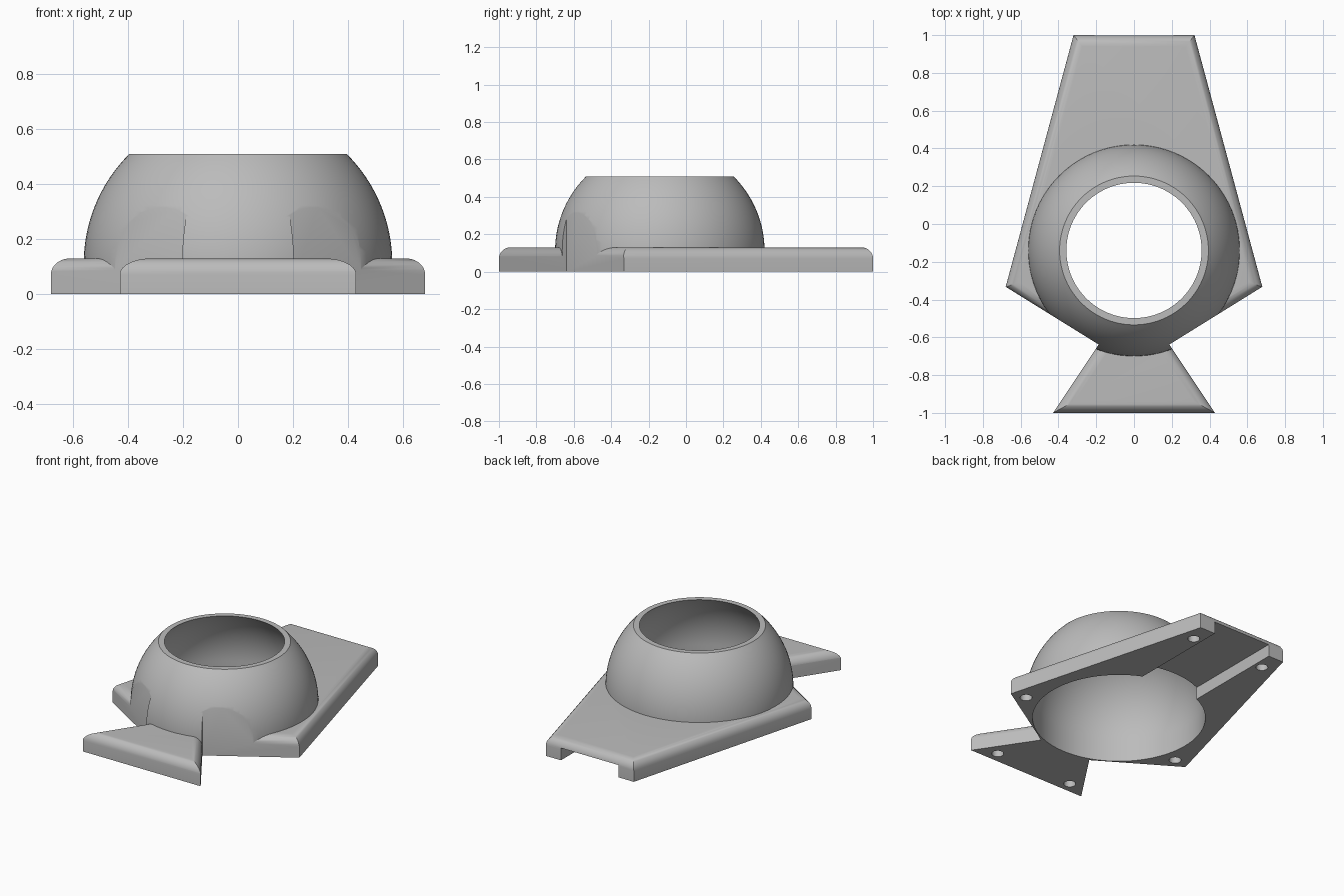
import bpy, bmesh, math
from mathutils import Matrix

if "Cube" in bpy.data.objects:
    bpy.data.objects.remove(bpy.data.objects["Cube"])

DOME_Y = -0.14
TOP = 0.13

grey = bpy.data.materials.new("light_grey")
grey.use_nodes = True
grey.diffuse_color = (0.5, 0.5, 0.5, 1)
grey.node_tree.nodes["Principled BSDF"].inputs["Base Color"].default_value = (0.5, 0.5, 0.5, 1)


def to_object(name, bm):
    bmesh.ops.recalc_face_normals(bm, faces=bm.faces)
    mesh = bpy.data.meshes.new(name)
    bm.to_mesh(mesh)
    bm.free()
    mesh.materials.append(grey)
    ob = bpy.data.objects.new(name, mesh)
    bpy.context.collection.objects.link(ob)
    return ob


def prism(name, outline, z0, z1, fillet=0):
    """Extruded outline, optionally with a rounded top rim."""
    bm = bmesh.new()
    base = bm.faces.new([bm.verts.new((x, y, z0)) for x, y in outline])
    up = bmesh.ops.extrude_face_region(bm, geom=[base])["geom"]
    for v in up:
        if isinstance(v, bmesh.types.BMVert):
            v.co.z = z1
    if fillet:
        rim = [e for e in bm.edges if all(v.co.z > z1 - 1e-4 for v in e.verts)]
        bmesh.ops.bevel(bm, geom=rim, offset=fillet, segments=7, profile=0.5,
                        affect='EDGES', clamp_overlap=False)
    return to_object(name, bm)


def lathe(name, profile, x=0, y=0, steps=96):
    """Solid of revolution with flat caps from (radius, z) points."""
    bm = bmesh.new()
    rings = []
    for r, z in profile:
        rings.append([bm.verts.new((x + r * math.cos(math.tau * i / steps),
                                    y + r * math.sin(math.tau * i / steps), z))
                      for i in range(steps)])
    for a, b in zip(rings, rings[1:]):
        for i in range(steps):
            j = (i + 1) % steps
            bm.faces.new((a[i], a[j], b[j], b[i]))
    bm.faces.new(rings[0])
    bm.faces.new(rings[-1])
    return to_object(name, bm)


def arc(radius, centre, z0, z1, n=24):
    zs = [z0 + (z1 - z0) * i / n for i in range(n + 1)]
    return [(math.sqrt(radius ** 2 - (z - centre) ** 2), z) for z in zs]


def combine(target, tool, operation):
    mod = target.modifiers.new(tool.name, 'BOOLEAN')
    mod.operation, mod.solver, mod.object = operation, 'EXACT', tool
    bpy.context.view_layer.objects.active = target
    bpy.ops.object.modifier_apply(modifier=mod.name)
    bpy.data.objects.remove(tool)


# Base plate: tapered body with a flared front tail
half = [(0.32, 1), (0.68, -0.335), (0.19, -0.64), (0.43, -1)]
outline = half + [(-x, y) for x, y in reversed(half)]
body = prism("dome_base", outline, 0, TOP, fillet=0.06)

# Dome shell
combine(body, lathe("dome", arc(0.56, 0.112, 0.01, 0.51), y=DOME_Y), 'UNION')

# Side notches trimming the dome between body and tail
for s in (-1, 1):
    notch = [(s * 0.187, -0.638), (s * 1.168, -0.029), (s * 0.667, -1.358)]
    combine(body, prism("notch", notch, -0.1, 0.33), 'DIFFERENCE')

# Hollow inside the dome
hollow = [(0.515, -0.05)] + arc(0.515, 0.14, 0.14, 0.56)
combine(body, lathe("hollow", hollow, y=DOME_Y), 'DIFFERENCE')

# Cable channel under the back
channel = [(-0.21, 0.22), (0.21, 0.22), (0.21, 1.1), (-0.21, 1.1)]
combine(body, prism("channel", channel, -0.1, 0.08), 'DIFFERENCE')

# Blind screw holes in the underside
for x, y in ((0.265, 0.87), (0.58, -0.31), (0.28, -0.93)):
    for s in (-1, 1):
        hole = lathe("screw_hole", [(0.036, -0.05), (0.036, 0.07)], s * x, y, 24)
        combine(body, hole, 'DIFFERENCE')

bpy.ops.object.select_all(action='DESELECT')
body.select_set(True)
bpy.context.view_layer.objects.active = body
bpy.ops.object.shade_smooth_by_angle(angle=math.radians(30))
